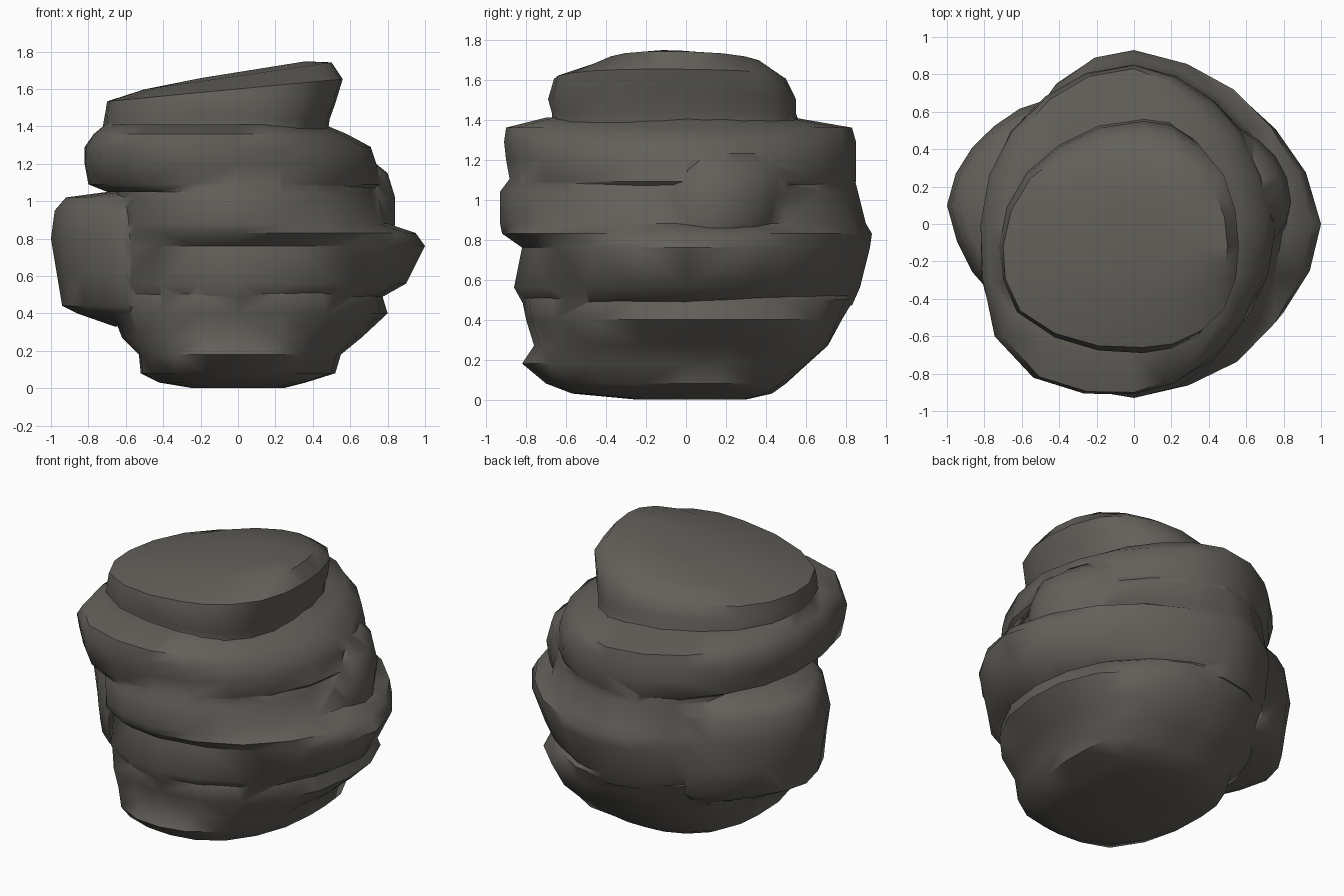
import bpy, bmesh, math, random

random.seed(11)
stone = bpy.data.materials.new("dark grey stone")
stone.diffuse_color = (0.125, 0.117, 0.103, 1)
SIDES = 20


def loft(name, rings, low, high=None, tilt=0.0, jitter=0.01, centre=(0, 0)):
    """Stack closed rings given as (z, left, right, front, back).
    low and high set the corner fullness at the bottom and top ring:
    back right, back left, front left, front right."""
    high = high or low
    bm = bmesh.new()
    loops = []
    wobble = [random.uniform(-jitter, jitter) for _ in range(SIDES)]
    z0, z1 = rings[0][0], rings[-1][0]
    for z, left, right, front, back in rings:
        t = (z - z0) / (z1 - z0)
        loop = []
        for i in range(SIDES):
            a = 2 * math.pi * i / SIDES
            c, s = math.cos(a), math.sin(a)
            q = i * 4 // SIDES
            p = low[q] + (high[q] - low[q]) * t
            k = (abs(c) ** p + abs(s) ** p) ** (-1 / p)
            k *= 1 + abs(math.sin(2 * a)) * (wobble[i] + random.uniform(-jitter, jitter))
            x = c * k * ((right - centre[0]) if c > 0 else (centre[0] - left)) + centre[0]
            y = s * k * ((back - centre[1]) if s > 0 else (centre[1] - front)) + centre[1]
            loop.append(bm.verts.new((x, y, z + t * t * tilt * x)))
        loops.append(loop)
    for lo, hi in zip(loops, loops[1:]):
        for i in range(SIDES):
            j = (i + 1) % SIDES
            bm.faces.new((lo[i], lo[j], hi[j], hi[i]))
    bm.faces.new(loops[0][::-1])
    bm.faces.new(loops[-1])
    bmesh.ops.triangulate(bm, faces=bm.faces)
    bmesh.ops.recalc_face_normals(bm, faces=bm.faces)
    me = bpy.data.meshes.new(name)
    bm.to_mesh(me)
    bm.free()
    me.materials.append(stone)
    ob = bpy.data.objects.new(name, me)
    bpy.context.collection.objects.link(ob)
    return ob


# narrow foot
foot = loft("boulder", [
    (0.00, -0.24, 0.24, -0.25, 0.30),
    (0.03, -0.42, 0.36, -0.57, 0.43),
    (0.08, -0.52, 0.52, -0.70, 0.50),
    (0.18, -0.53, 0.55, -0.82, 0.61),
    (0.27, -0.62, 0.66, -0.76, 0.71),
    (0.40, -0.67, 0.80, -0.80, 0.78),
    (0.50, -0.69, 0.77, -0.82, 0.84),
    (0.55, -0.65, 0.74, -0.80, 0.82),
], low=(4.5, 2.4, 3.0, 2.1), high=(1.7, 2.0, 2.1, 2.0))

# widest belt with the pointed ledge on the right
belt = loft("belt", [
    (0.47, -0.66, 0.74, -0.81, 0.83),
    (0.56, -0.70, 0.90, -0.86, 0.87),
    (0.76, -0.70, 1.00, -0.82, 0.92),
    (0.83, -0.68, 0.95, -0.92, 0.93),
    (0.88, -0.66, 0.80, -0.93, 0.90),
    (1.04, -0.66, 0.76, -0.93, 0.86),
    (1.12, -0.66, 0.72, -0.87, 0.84),
], low=(1.65, 2.0, 2.1, 1.95), high=(1.75, 2.0, 2.3, 1.85))

# upper shelf, full at its front left corner
shelf = loft("shelf", [
    (1.05, -0.70, 0.72, -0.88, 0.83),
    (1.09, -0.80, 0.76, -0.88, 0.85),
    (1.20, -0.82, 0.74, -0.90, 0.85),
    (1.29, -0.82, 0.71, -0.91, 0.85),
    (1.36, -0.77, 0.58, -0.90, 0.83),
    (1.41, -0.71, 0.46, -0.70, 0.54),
], low=(1.75, 1.9, 2.9, 1.9), high=(1.75, 1.9, 3.3, 1.85))

# sloping cap stone
cap = loft("cap_stone", [
    (1.30, -0.73, 0.47, -0.68, 0.60),
    (1.43, -0.72, 0.49, -0.67, 0.55),
    (1.50, -0.71, 0.52, -0.69, 0.55),
    (1.60, -0.70, 0.56, -0.66, 0.50),
    (1.67, -0.50, 0.50, -0.42, 0.38),
    (1.69, -0.20, 0.36, -0.15, 0.15),
], low=(2.2, 1.9, 2.6, 2.3), tilt=0.16, centre=(0.05, -0.12))

# knob jutting out on the left, blending into the back
knob = loft("left_knob", [
    (0.33, -0.66, -0.20, -0.45, 0.52),
    (0.40, -0.86, -0.20, -0.50, 0.60),
    (0.44, -0.94, -0.20, -0.54, 0.64),
    (0.62, -0.97, -0.20, -0.56, 0.66),
    (0.80, -1.00, -0.20, -0.55, 0.67),
    (0.95, -0.98, -0.20, -0.50, 0.64),
    (1.02, -0.92, -0.20, -0.45, 0.58),
    (1.06, -0.62, -0.20, -0.30, 0.45),
], low=(2, 1.6, 1.6, 2), centre=(-0.45, 0.1))

# smaller lump above the right ledge
lump = loft("right_lump", [
    (0.78, 0.30, 0.82, -0.30, 0.45),
    (0.88, 0.30, 0.84, -0.28, 0.50),
    (1.02, 0.30, 0.84, -0.22, 0.54),
    (1.15, 0.30, 0.80, -0.12, 0.54),
    (1.23, 0.30, 0.70, 0.00, 0.50),
], low=(1.8, 2, 2, 1.8), centre=(0.45, 0.12))

# weld all layers into one stone
bpy.context.view_layer.objects.active = foot
foot.select_set(True)
for part in (belt, shelf, cap, knob, lump):
    mod = foot.modifiers.new("weld", 'BOOLEAN')
    mod.operation = 'UNION'
    mod.solver = 'EXACT'
    mod.object = part
    bpy.ops.object.modifier_apply(modifier=mod.name)
    bpy.data.objects.remove(part)
bpy.ops.object.shade_smooth_by_angle(angle=math.radians(50))
